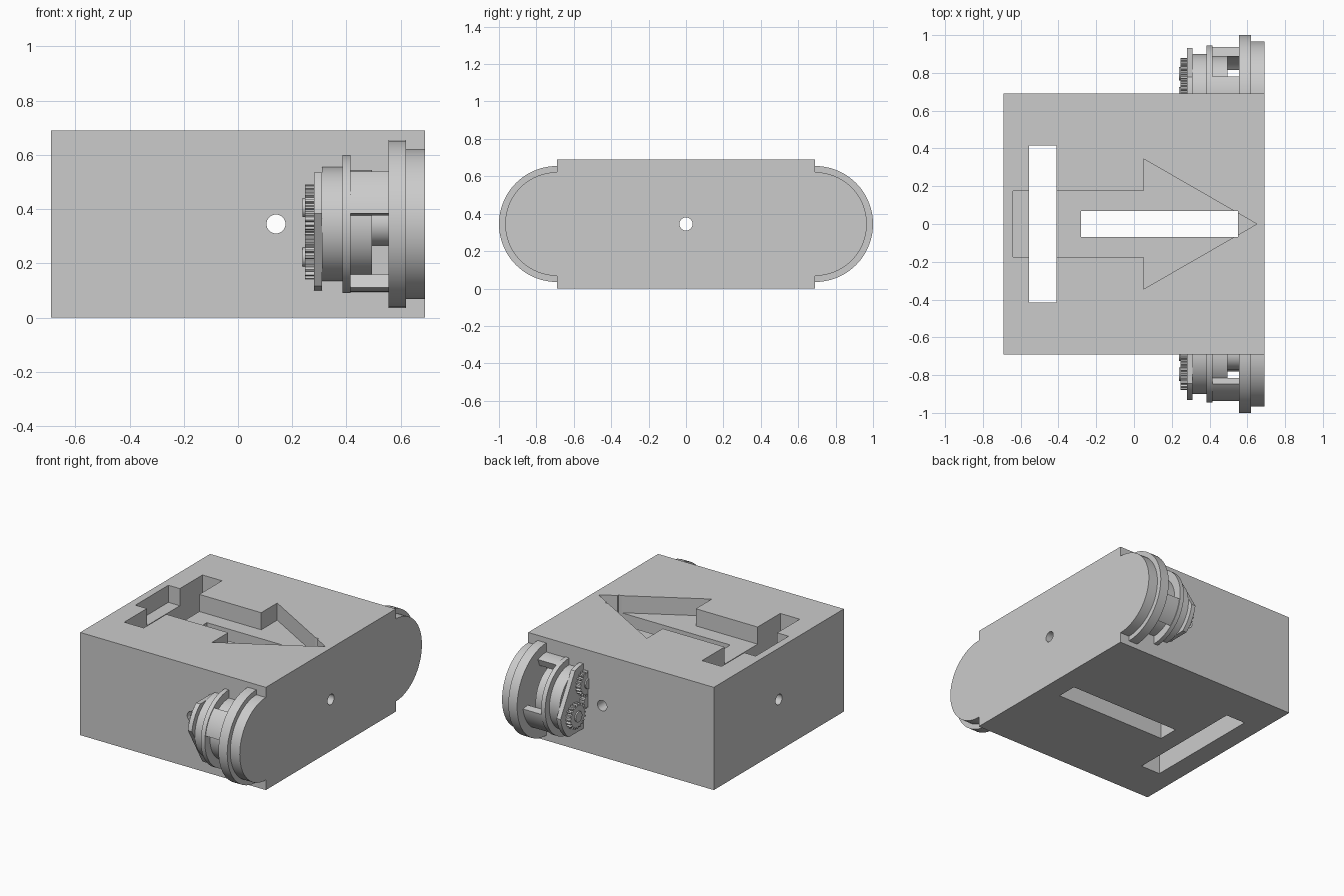
import bpy, bmesh
from math import sin, cos, pi, radians
from mathutils import Vector

cube = bpy.data.objects.get("Cube")
if cube:
    bpy.data.objects.remove(cube, do_unlink=True)

grey = bpy.data.materials.new("plain grey")
grey.use_nodes = True
COLOUR = (0.6, 0.6, 0.6, 1)
grey.diffuse_color = COLOUR
grey.node_tree.nodes["Principled BSDF"].inputs["Base Color"].default_value = COLOUR

HALF = 0.69      # half width and full height of the block
MID = HALF / 2   # height of every axle and hole
LOBES = (30, 150, 270)


def prism(name, points, start, end, place, clip=None):
    """Extrude a 2D outline from start to end; place(a, b, t) gives the 3D point."""
    bm = bmesh.new()
    lower = [bm.verts.new(place(a, b, start)) for a, b in points]
    upper = [bm.verts.new(place(a, b, end)) for a, b in points]
    bm.faces.new(lower)
    bm.faces.new(upper)
    n = len(points)
    for i in range(n):
        j = (i + 1) % n
        bm.faces.new((lower[i], lower[j], upper[j], upper[i]))
    bmesh.ops.recalc_face_normals(bm, faces=bm.faces[:])
    if clip:   # keep only the part standing outside the block
        bmesh.ops.bisect_plane(bm, geom=bm.verts[:] + bm.edges[:] + bm.faces[:],
                               plane_co=Vector((0, clip * HALF, 0)),
                               plane_no=Vector((0, clip, 0)), clear_inner=True)
    mesh = bpy.data.meshes.new(name)
    bm.to_mesh(mesh)
    bm.free()
    mesh.materials.append(grey)
    obj = bpy.data.objects.new(name, mesh)
    bpy.context.collection.objects.link(obj)
    return obj


def select_only(obj):
    bpy.ops.object.select_all(action='DESELECT')
    obj.select_set(True)
    bpy.context.view_layer.objects.active = obj


def smooth(obj):
    select_only(obj)
    bpy.ops.object.shade_smooth_by_angle(angle=radians(25))


def arc(radius, first, last, steps):
    angles = [radians(first + (last - first) * i / steps) for i in range(steps + 1)]
    return [(radius * cos(a), radius * sin(a)) for a in angles]


def circle(radius, steps=72, centre=(0, 0)):
    return [(x + centre[0], y + centre[1]) for x, y in arc(radius, 0, 360, steps)[:-1]]


def rect(x0, x1, half_y):
    return [(x0, -half_y), (x1, -half_y), (x1, half_y), (x0, half_y)]


def gear_outline(radius, teeth, centre):
    points = []
    for i in range(teeth):
        for shift, r in ((-0.3, 0.84), (-0.15, 1), (0.15, 1), (0.3, 0.84)):
            a = 2 * pi * (i + shift) / teeth
            points.append((centre[0] + radius * r * cos(a), centre[1] + radius * r * sin(a)))
    return points


# Main block with its slots, arrow recess and two through holes
def along_z(a, b, t):
    return (a, b, t)


def along_x(a, b, t):
    return (t, a, b)


def along_y(a, b, t):
    return (a, t, b)


block = prism("block", rect(-HALF, HALF, HALF), 0, HALF, along_z)
arrow = [(-0.64, -0.175), (0.05, -0.175), (0.05, -0.345), (0.65, 0),
         (0.05, 0.345), (0.05, 0.175), (-0.64, 0.175)]
cutters = [
    prism("arrow_cutter", arrow, HALF - 0.115, 0.8, along_z),
    prism("cross_slot_cutter", rect(-0.555, -0.41, 0.415), -0.1, 0.8, along_z),
    prism("long_slot_cutter", rect(-0.28, 0.55, 0.07), -0.1, 0.8, along_z),
    prism("end_hole_cutter", circle(0.035, 32, (0, MID)), -1, 1, along_x),
    prism("side_hole_cutter", circle(0.035, 32, (0.14, MID)), -1, 1, along_y),
]
for cutter in cutters:
    cutter.hide_render = True
    select_only(block)
    mod = block.modifiers.new("cut", 'BOOLEAN')
    mod.operation = 'DIFFERENCE'
    mod.solver = 'EXACT'
    mod.object = cutter
    bpy.ops.object.modifier_apply(modifier=mod.name)
    bpy.data.objects.remove(cutter, do_unlink=True)
smooth(block)


# Gear units half sunk in the front and back walls
def gear_unit(label, side):
    def place(out, up, t):
        return (t, side * (HALF + out), MID - side * up)

    def part(name, points, start, end):
        obj = prism(label + "_" + name, points, start, end, place, side)
        smooth(obj)

    # Stacked discs from the block's end inwards
    for name, radius, start, end in (
            ("end_cap", 0.277, 0.62, HALF), ("flange", 0.31, 0.555, 0.62),
            ("axle", 0.08, 0.495, 0.555), ("inner_disc", 0.2, 0.415, 0.495),
            ("ring", 0.255, 0.385, 0.415), ("drum", 0.21, 0.31, 0.385)):
        part(name, circle(radius), start, end)

    # Cage pillars, only those that reach outside
    for i, lobe in enumerate(LOBES):
        if lobe != 150:
            sector = arc(0.25, lobe - 21, lobe + 21, 14) + arc(0.2, lobe + 21, lobe - 21, 14)
            part("pillar_%d" % i, sector, 0.415, 0.555)

    # Three-lobed carrier plate
    plate = []
    for lobe in LOBES:
        plate += arc(0.245, lobe - 21, lobe + 21, 12)
    part("carrier_plate", plate, 0.28, 0.31)

    # Planet gears with hubs around a sun gear
    for i, lobe in enumerate(LOBES):
        if lobe != 150:
            centre = (0.122 * cos(radians(lobe)), 0.122 * sin(radians(lobe)))
            part("planet_gear_%d" % i, gear_outline(0.084, 20, centre), 0.247, 0.28)
            part("planet_hub_%d" % i, circle(0.035, 24, centre), 0.238, 0.247)
    part("sun_gear", gear_outline(0.045, 11, (0, 0)), 0.247, 0.28)


gear_unit("front", -1)
gear_unit("back", 1)
